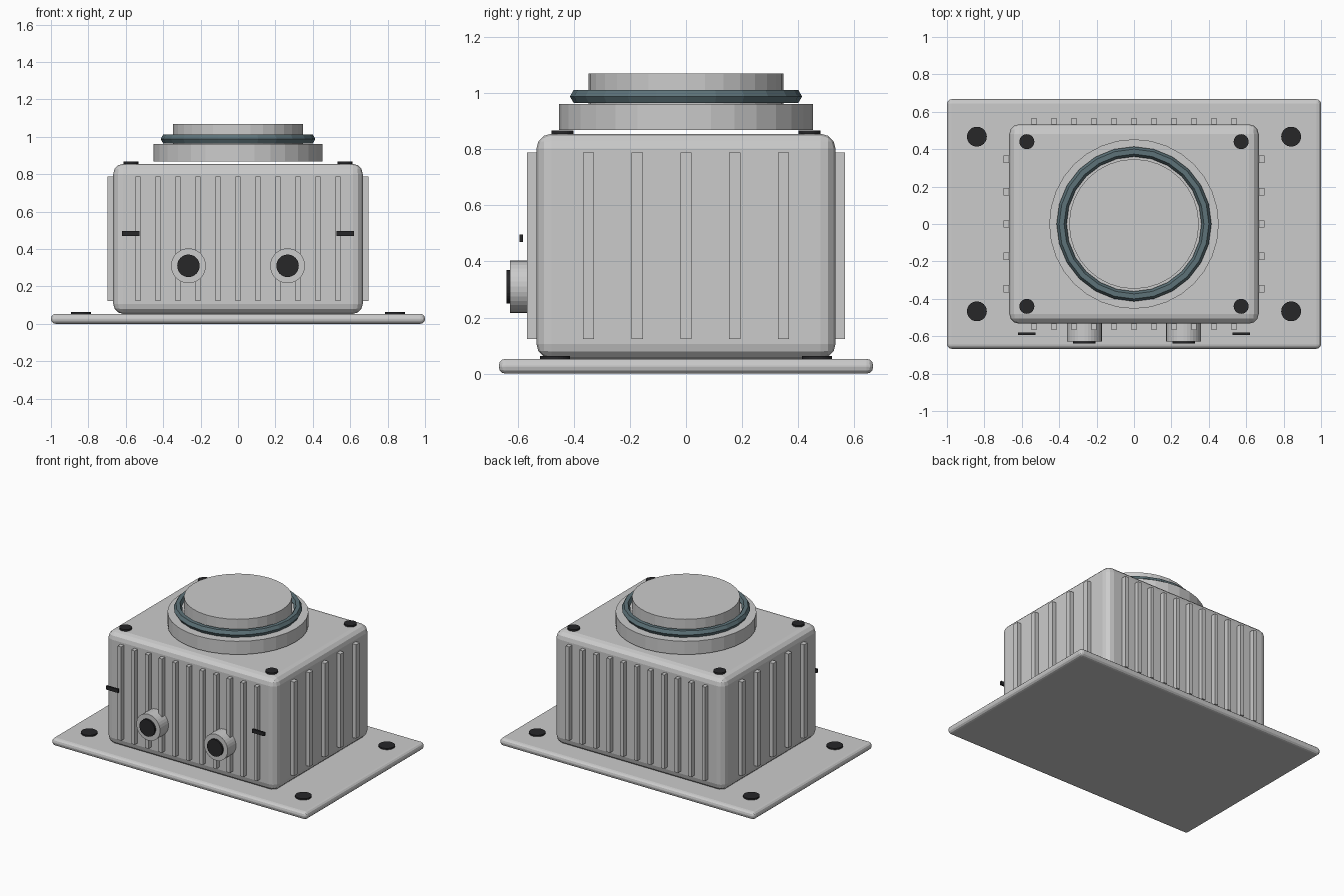
import bpy
from math import pi

if "Cube" in bpy.data.objects:
    bpy.data.objects.remove(bpy.data.objects["Cube"])


def material(name, color):
    m = bpy.data.materials.new(name)
    m.diffuse_color = color
    m.use_nodes = True
    m.node_tree.nodes["Principled BSDF"].inputs["Base Color"].default_value = m.diffuse_color
    return m


dark = material("dark", (0.02, 0.02, 0.022, 1))
rubber = material("blue_grey", (0.11, 0.17, 0.19, 1))


def finish(name, mat):
    ob = bpy.context.object
    ob.name = name
    if mat:
        ob.data.materials.append(mat)
    return ob


def box(name, lo, hi, bevel=0, mat=None):
    bpy.ops.mesh.primitive_cube_add(size=1, location=[(a + b) / 2 for a, b in zip(lo, hi)])
    ob = finish(name, mat)
    ob.scale = [b - a for a, b in zip(lo, hi)]
    bpy.ops.object.transform_apply(location=False, rotation=False, scale=True)
    if bevel:
        mod = ob.modifiers.new("round", 'BEVEL')
        mod.width = bevel
        mod.segments = 3
    return ob


def disc(name, r, x, y, z0, z1, mat=None, sides=32):
    bpy.ops.mesh.primitive_cylinder_add(vertices=sides, radius=r, depth=z1 - z0,
                                        location=(x, y, (z0 + z1) / 2))
    return finish(name, mat)


def front_disc(name, r, x, z, y0, y1, mat=None):
    bpy.ops.mesh.primitive_cylinder_add(vertices=32, radius=r, depth=y1 - y0,
                                        location=(x, (y0 + y1) / 2, z), rotation=(pi / 2, 0, 0))
    return finish(name, mat)


# Mounting plate and housing
box("base_plate", (-1, -0.667, 0), (1, 0.667, 0.053), 0.024)
box("housing", (-0.667, -0.533, 0.053), (0.667, 0.533, 0.855), 0.053)

# Cooling ribs on all four walls
for s in (-1, 1):
    for i in range(-5, 6):
        x = i * 0.1067
        y = sorted((s * 0.51, s * 0.566))
        box("rib_long_wall", (x - 0.0133, y[0], 0.123), (x + 0.0133, y[1], 0.788))
    for i in range(-2, 3):
        y = i * 0.1735
        x = sorted((s * 0.64, s * 0.697))
        box("rib_short_wall", (x[0], y - 0.02, 0.123), (x[1], y + 0.02, 0.788))

# Top flange, sealing ring and cap
disc("top_flange", 0.453, 0, 0, 0.868, 0.962)
disc("top_cap", 0.347, 0, 0, 0.96, 1.069)
bpy.ops.mesh.primitive_torus_add(major_radius=0.387, minor_radius=0.0267, major_segments=24,
                                 minor_segments=6, location=(0, 0, 0.988))
finish("sealing_ring", rubber)

# Bolts on plate and housing corners
for sx in (-1, 1):
    for sy in (-1, 1):
        disc("plate_bolt", 0.053, sx * 0.84, sy * 0.467, 0.048, 0.063, dark)
        disc("lid_screw", 0.04, sx * 0.573, sy * 0.44, 0.853, 0.867, dark)

# Front cable ports and latch marks
for s in (-1, 1):
    front_disc("cable_port", 0.093, s * 0.265, 0.31, -0.627, -0.52)
    front_disc("port_opening", 0.06, s * 0.265, 0.31, -0.64, -0.62, dark)
    box("latch_mark", (s * 0.573 - 0.047, -0.593, 0.47), (s * 0.573 + 0.047, -0.58, 0.496), 0, dark)
